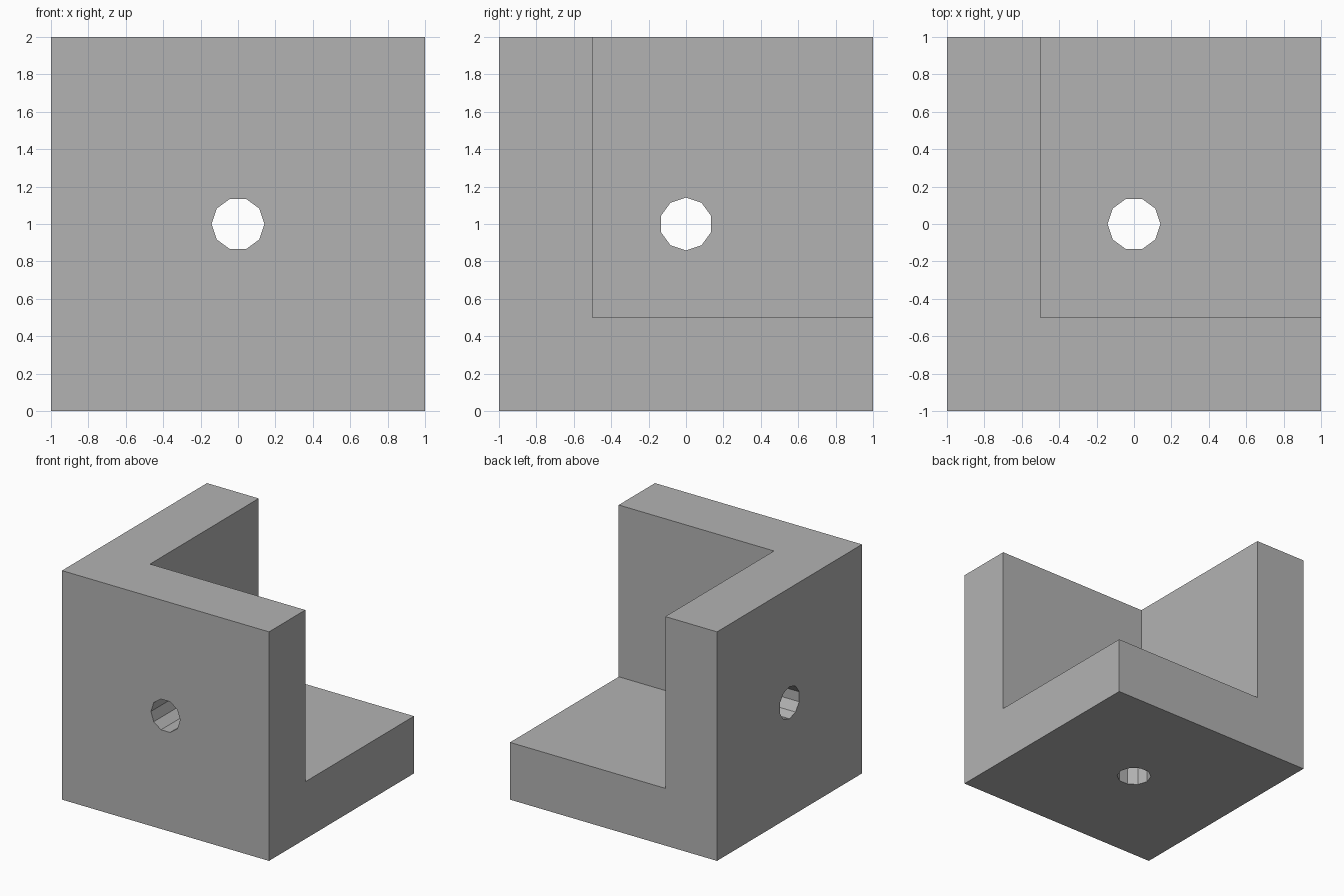
import bpy
import bmesh
from math import cos, sin, tau
from mathutils import Vector

cube = bpy.data.objects.get("Cube")
if cube:
    bpy.data.objects.remove(cube, do_unlink=True)

SIZE, WALL = 2.0, 0.5
HOLE_RADIUS, HOLE_SIDES = 0.141, 10
CENTRE = Vector((0, 0, SIZE / 2))

grey = bpy.data.materials.new("plain grey")
grey.use_nodes = True
grey.diffuse_color = (0.45, 0.45, 0.45, 1)
grey.node_tree.nodes["Principled BSDF"].inputs["Base Color"].default_value = grey.diffuse_color


def make_object(name, bm):
    bmesh.ops.recalc_face_normals(bm, faces=bm.faces)
    mesh = bpy.data.meshes.new(name)
    bm.to_mesh(mesh)
    bm.free()
    mesh.materials.append(grey)
    obj = bpy.data.objects.new(name, mesh)
    bpy.context.collection.objects.link(obj)
    return obj


def box(name, low, high):
    low, high = Vector(low), Vector(high)
    bm = bmesh.new()
    bmesh.ops.create_cube(bm, size=1)
    bmesh.ops.scale(bm, vec=high - low, verts=bm.verts)
    bmesh.ops.translate(bm, vec=(low + high) / 2, verts=bm.verts)
    return make_object(name, bm)


def drill(name, axis, corner):
    """Prism along axis through one wall, with a corner pointing along corner."""
    axis, corner = Vector(axis), Vector(corner)
    side = axis.cross(corner)
    start = CENTRE - axis * (SIZE / 2 + 0.1)
    bm = bmesh.new()
    angles = [tau * i / HOLE_SIDES for i in range(HOLE_SIDES)]
    face = bm.faces.new([bm.verts.new(start + HOLE_RADIUS * (corner * cos(a) + side * sin(a)))
                         for a in angles])
    grown = bmesh.ops.extrude_face_region(bm, geom=[face], use_keep_orig=True)["geom"]
    bmesh.ops.translate(bm, vec=axis * (WALL + 0.2),
                        verts=[v for v in grown if isinstance(v, bmesh.types.BMVert)])
    return make_object(name, bm)


# Solid block, hollowed out to leave a floor and two walls
half = SIZE / 2
bracket = box("corner_bracket", (-half, -half, 0), (half, half, SIZE))
inner = WALL - half
cutters = [
    box("cavity_cutter", (inner, inner, WALL), (half + 1, half + 1, SIZE + 1)),
    # One bolt hole through each wall and the floor
    drill("side_hole_cutter", (1, 0, 0), (0, 0, 1)),
    drill("front_hole_cutter", (0, 1, 0), (1, 0, 0)),
    drill("floor_hole_cutter", (0, 0, 1), (1, 0, 0)),
]

bpy.context.view_layer.objects.active = bracket
for cutter in cutters:
    cutter.hide_render = True
    cut = bracket.modifiers.new(cutter.name, "BOOLEAN")
    cut.operation = "DIFFERENCE"
    cut.solver = "EXACT"
    cut.object = cutter
    bpy.ops.object.modifier_apply(modifier=cut.name)
    bpy.data.objects.remove(cutter, do_unlink=True)
